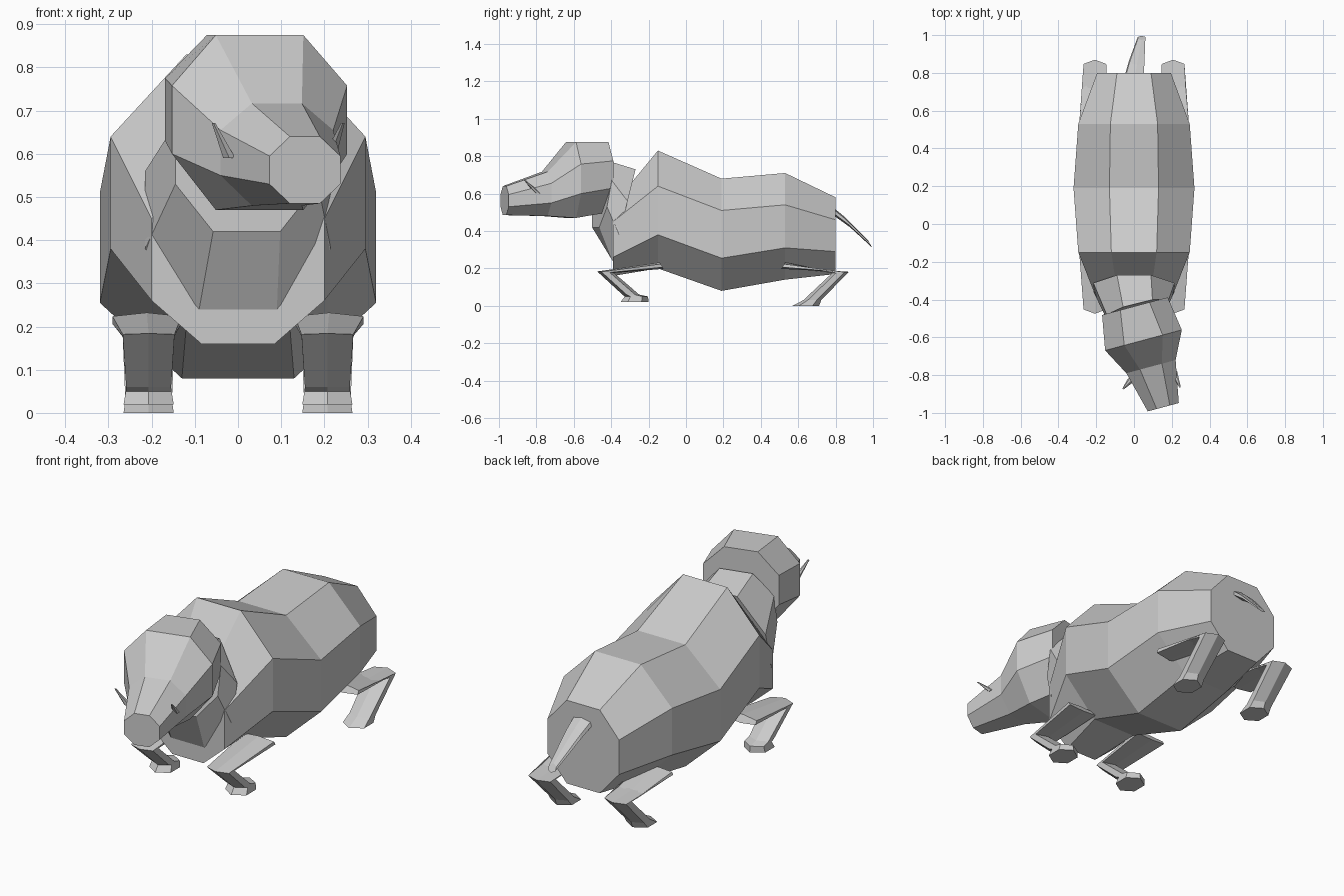
import bpy, bmesh
from math import sin, cos, radians, pi
from mathutils import Vector

cube = bpy.data.objects.get("Cube")
if cube:
    bpy.data.objects.remove(cube, do_unlink=True)

GREY = (0.6, 0.6, 0.6, 1)
hide = bpy.data.materials.new("grey hide")
hide.use_nodes = True
hide.diffuse_color = GREY
hide.node_tree.nodes["Principled BSDF"].inputs["Base Color"].default_value = GREY


def loft(name, rings):
    """Skin a list of equal-length vertex rings and cap both ends."""
    bm = bmesh.new()
    loops = [[bm.verts.new(p) for p in ring] for ring in rings]
    for a, b in zip(loops, loops[1:]):
        for i in range(len(a)):
            j = (i + 1) % len(a)
            bm.faces.new((a[i], a[j], b[j], b[i]))
    bm.faces.new(loops[0])
    bm.faces.new(loops[-1])
    bmesh.ops.recalc_face_normals(bm, faces=bm.faces)
    mesh = bpy.data.meshes.new(name)
    bm.to_mesh(mesh)
    bm.free()
    mesh.materials.append(hide)
    obj = bpy.data.objects.new(name, mesh)
    bpy.context.collection.objects.link(obj)
    return obj


def octagon(cx, y, inner, outer, heights, lean=0, yaw=0):
    """Upright eight-sided ring; lean moves lower points forward, yaw turns it."""
    top, upper, lower, bottom = heights
    half = [(inner, top), (outer, upper), (outer, lower), (inner, bottom)]
    pts = half + [(-x, z) for x, z in reversed(half)]
    return [Vector((cx + x * cos(yaw), y + x * sin(yaw) - lean * (top - z), z))
            for x, z in pts]


def hexagon(centre, rx, ry, tilt=0):
    """Six-sided ring pointing along y; tilt swings it towards upright."""
    c = Vector(centre)
    return [c + Vector((rx * sin(i * pi / 3) / sin(pi / 3),
                        -ry * cos(i * pi / 3) * cos(tilt),
                        ry * cos(i * pi / 3) * sin(tilt))) for i in range(6)]


# Body
loft("body", [
    octagon(0, -0.39, 0.085, 0.20, (0.54, 0.45, 0.26, 0.16)),
    octagon(0, -0.15, 0.12, 0.295, (0.83, 0.64, 0.38, 0.20)),
    octagon(0, 0.19, 0.13, 0.32, (0.68, 0.51, 0.255, 0.08)),
    octagon(0, 0.53, 0.125, 0.295, (0.71, 0.54, 0.31, 0.14)),
    octagon(0, 0.80, 0.09, 0.195, (0.58, 0.46, 0.29, 0.17)),
])

# Neck, leaning forward at the bottom
loft("neck", [
    octagon(0, -0.27, 0.09, 0.215, (0.73, 0.56, 0.38, 0.24), lean=0.25),
    octagon(0.02, -0.42, 0.08, 0.17, (0.77, 0.67, 0.53, 0.42), lean=0.18, yaw=radians(14)),
])

# Head, turned to one side
turn = radians(15)
loft("head", [
    octagon(0.005, -0.435, 0.08, 0.18, (0.875, 0.775, 0.63, 0.50), yaw=turn),
    octagon(0.05, -0.615, 0.105, 0.21, (0.875, 0.758, 0.60, 0.47), yaw=turn),
    octagon(0.09, -0.755, 0.06, 0.135, (0.717, 0.655, 0.55, 0.48), yaw=turn),
    octagon(0.155, -0.97, 0.036, 0.085, (0.64, 0.595, 0.53, 0.485), yaw=turn),
])

# Tusks
for side, base, tip in (("right", (-0.02, -0.83, 0.59), (-0.057, -0.872, 0.672)),
                        ("left", (0.215, -0.79, 0.60), (0.243, -0.862, 0.672))):
    loft(side + "_tusk", [hexagon(base, 0.014, 0.018), hexagon(tip, 0.004, 0.004)])

# Tail
loft("tail", [
    hexagon((0, 0.77, 0.52), 0.05, 0.045, radians(60)),
    hexagon((0.015, 0.86, 0.45), 0.04, 0.035, radians(60)),
    hexagon((0.04, 0.985, 0.33), 0.02, 0.022, radians(60)),
])

# Legs: sole, foot, ankle, knee and hip rings
for side, s in (("left", 1), ("right", -1)):
    x = 0.207 * s
    loft(side + "_front_leg", [
        hexagon((x, -0.275, 0.02), 0.058, 0.075),
        hexagon((x, -0.265, 0.05), 0.053, 0.062),
        hexagon((x, -0.295, 0.06), 0.052, 0.045),
        hexagon((x, -0.43, 0.18), 0.06, 0.045, radians(5)),
        hexagon((x + 0.004 * s, -0.13, 0.215), 0.08, 0.02, radians(60)),
    ])
    loft(side + "_hind_leg", [
        hexagon((x, 0.64, 0.0), 0.058, 0.072),
        hexagon((x, 0.675, 0.03), 0.054, 0.048),
        list(map(Vector, hexagon((x, 0.825, 0.178), 0.06, 0.045, radians(-5)))),
        [p for p in hexagon((x + 0.004 * s, 0.52, 0.215), 0.08, 0.02, radians(120))],
    ])
